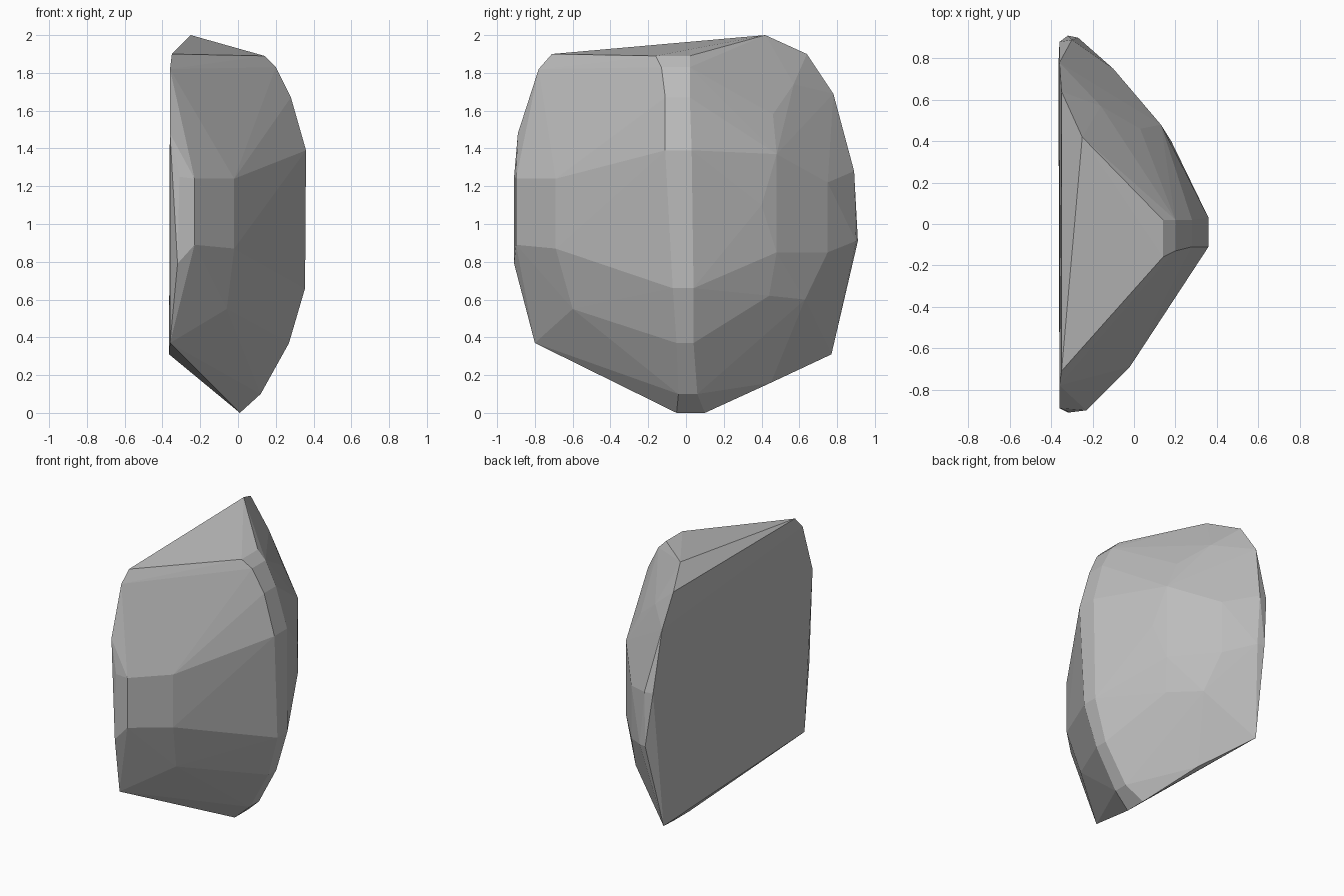
import bpy, bmesh

# Ridge strip along +x: (x, y start, y end, z)
ridge = [(.14, -.16, .02, 1.89), (.20, -.13, .02, 1.83), (.28, -.11, .02, 1.67),
         (.36, -.11, .03, 1.39), (.355, -.07, .04, .66), (.27, -.05, .04, .37),
         (.12, -.04, .06, .10), (.01, -.05, .10, 0)]
# Corners of the chipped front (-y) side
front = [(-.02, -.69, 1.24), (-.02, -.69, .87), (-.23, -.90, 1.24), (-.23, -.90, .89),
         (-.31, -.91, 1.25), (-.32, -.91, .79), (-.36, -.80, .37), (-.36, -.89, 1.48),
         (-.36, -.78, 1.82), (-.35, -.71, 1.90), (-.08, -.57, 1.52),
         (-.13, -.75, .77), (-.06, -.60, .55)]
# Corners of the chipped rear (+y) side and the peak
rear = [(.13, .48, 1.37), (.13, .48, .85), (.18, .40, 1.10), (-.10, .75, 1.22),
        (-.10, .75, .85), (-.27, .90, .91), (-.32, .91, .91), (-.30, .89, 1.28),
        (-.36, .88, 1.28), (-.36, .78, 1.69), (-.35, .64, 1.90), (-.25, .42, 2.0),
        (-.365, .77, .31), (-.15, .45, .16), (-.16, .57, 1.74), (.03, .46, 1.58),
        (-.05, .63, .60), (.10, .44, .62)]

points = front + rear
for x, y0, y1, z in ridge:
    points += [(x, y0, z), (x, y1, z)]

# Wrap the corners in a faceted skin
bm = bmesh.new()
for p in points:
    bm.verts.new(p)
bmesh.ops.convex_hull(bm, input=bm.verts)
bmesh.ops.delete(bm, geom=[v for v in bm.verts if not v.link_faces], context='VERTS')
bmesh.ops.recalc_face_normals(bm, faces=bm.faces)

mesh = bpy.data.meshes.new("rock")
bm.to_mesh(mesh)
bm.free()
stone = bpy.data.materials.new("grey stone")
stone.diffuse_color = (.5, .5, .5, 1)
mesh.materials.append(stone)
rock = bpy.data.objects.new("rock", mesh)
bpy.context.collection.objects.link(rock)
